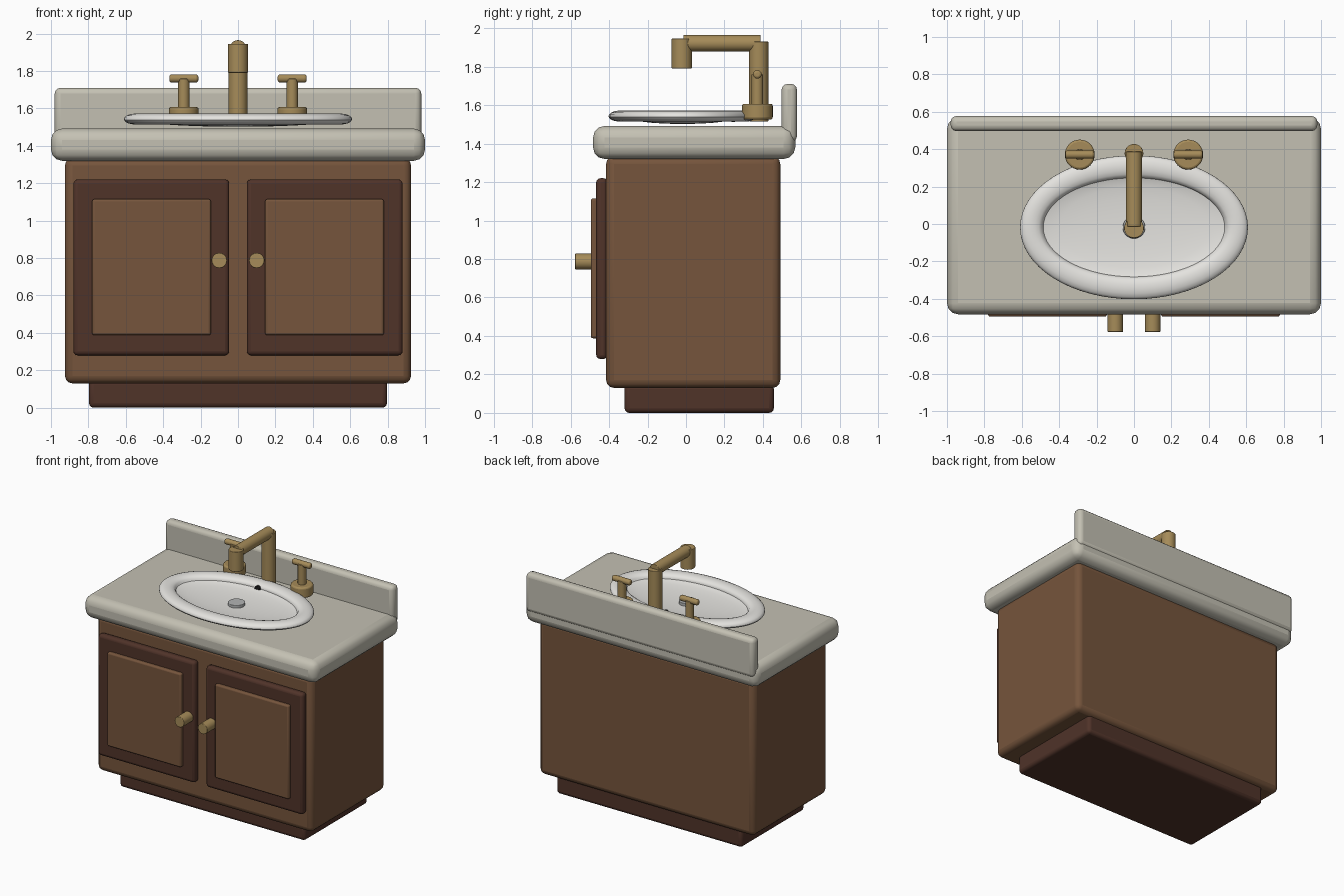
import bpy, bmesh, math

if "Cube" in bpy.data.objects:
    bpy.data.objects.remove(bpy.data.objects["Cube"])


def material(name, r, g, b):
    m = bpy.data.materials.new(name)
    m.diffuse_color = (r, g, b, 1)
    m.use_nodes = True
    m.node_tree.nodes["Principled BSDF"].inputs["Base Color"].default_value = m.diffuse_color
    return m


WOOD = material("wood", 0.18, 0.09, 0.045)
DARK = material("dark_wood", 0.08, 0.033, 0.022)
STONE = material("stone", 0.55, 0.53, 0.45)
BRASS = material("brass", 0.38, 0.26, 0.10)
WHITE = material("porcelain", 0.78, 0.77, 0.74)
STEEL = material("steel", 0.45, 0.46, 0.46)
BLACK = material("black", 0.01, 0.01, 0.01)


def finish(ob, name, mat):
    ob.name = name
    ob.data.materials.append(mat)
    bpy.context.view_layer.objects.active = ob
    ob.select_set(True)
    bpy.ops.object.shade_smooth_by_angle(angle=math.radians(40))
    ob.select_set(False)
    return ob


def box(name, x, y, z, bevel, mat):
    """Rounded box from (min, max) ranges."""
    bpy.ops.mesh.primitive_cube_add(size=1, location=[sum(r) / 2 for r in (x, y, z)])
    ob = bpy.context.object
    ob.scale = [r[1] - r[0] for r in (x, y, z)]
    bpy.ops.object.transform_apply(location=False, rotation=False, scale=True)
    mod = ob.modifiers.new("round", "BEVEL")
    mod.width, mod.segments = bevel, 3
    return finish(ob, name, mat)


def rod(name, centre, radius, length, axis, mat, bevel=0.004):
    """Cylinder along x, y or z with softened rims."""
    turn = {"x": (0, math.pi / 2, 0), "y": (math.pi / 2, 0, 0), "z": (0, 0, 0)}[axis]
    bpy.ops.mesh.primitive_cylinder_add(vertices=32, radius=radius, depth=length,
                                        location=centre, rotation=turn)
    ob = bpy.context.object
    mod = ob.modifiers.new("round", "BEVEL")
    mod.width, mod.segments, mod.limit_method = bevel, 3, "ANGLE"
    return finish(ob, name, mat)


# Cabinet, plinth, counter and backsplash
box("plinth", (-0.797, 0.797), (-0.32, 0.457), (0, 0.15), 0.025, DARK)
box("cabinet", (-0.925, 0.925), (-0.415, 0.49), (0.13, 1.335), 0.04, WOOD)
box("counter", (-1, 1), (-0.483, 0.568), (1.32, 1.492), 0.06, STONE)
box("backsplash", (-0.98, 0.98), (0.497, 0.577), (1.41, 1.71), 0.03, STONE)

# Doors with raised panels and knobs, mirrored left and right
for side, s in (("left", -1), ("right", 1)):
    box(side + "_door", sorted((s * 0.047, s * 0.88)), (-0.467, -0.408), (0.28, 1.22), 0.022, DARK)
    box(side + "_door_panel", sorted((s * 0.145, s * 0.78)), (-0.495, -0.455), (0.388, 1.115), 0.012, WOOD)
    rod(side + "_knob", (s * 0.1, -0.52, 0.787), 0.041, 0.115, "y", BRASS)

# Basin: shallow dish with a rolled oval rim, lofted from oval rings
CY, A, B = -0.018, 0.55, 0.325
rings = []
for i in range(15):                       # rim, from inner edge over the top to underneath
    t = math.radians(180 - i * 330 / 14)
    rings.append((A + 0.06 * math.cos(t), B + 0.06 * math.sin(math.pi / 2 - t), 1.543 + 0.029 * math.sin(t)))
inner = [(0.495 * k, 0.27 * k, 1.543 - 0.032 * math.sqrt(1 - k * k)) for k in (0.12, 0.35, 0.6, 0.8, 0.92, 0.98)]
outer = [(x, y, z - 0.009) for x, y, z in reversed(inner)]
bm = bmesh.new()
N = 64
loops = [[bm.verts.new((rx * math.cos(2 * math.pi * j / N), CY + ry * math.sin(2 * math.pi * j / N), z))
          for j in range(N)] for rx, ry, z in inner + rings + outer]
for p, q in zip(loops, loops[1:]):
    for j in range(N):
        bm.faces.new((p[j], p[(j + 1) % N], q[(j + 1) % N], q[j]))
bm.faces.new(loops[0])
bm.faces.new(loops[-1])
bmesh.ops.recalc_face_normals(bm, faces=bm.faces)
mesh = bpy.data.meshes.new("basin")
bm.to_mesh(mesh)
bm.free()
basin = bpy.data.objects.new("basin", mesh)
bpy.context.collection.objects.link(basin)
finish(basin, "basin", WHITE)

# Drain and overflow hole
rod("drain", (0, CY, 1.52), 0.06, 0.026, "z", STEEL)
rod("overflow_hole", (0, 0.245, 1.535), 0.024, 0.02, "y", BLACK)

# Faucet: riser, arm and nozzle
rod("faucet_riser", (0, 0.378, 1.7225), 0.05, 0.415, "z", BRASS)
rod("faucet_arm", (0, 0.187, 1.922), 0.043, 0.4, "y", BRASS)
rod("faucet_nozzle", (0, -0.022, 1.868), 0.053, 0.155, "z", BRASS)

# Tap handles
for side, s in (("left", -1), ("right", 1)):
    x, y = s * 0.29, 0.371
    rod(side + "_tap_base", (x, y, 1.566), 0.08, 0.082, "z", BRASS, 0.012)
    rod(side + "_tap_stem", (x, y, 1.675), 0.03, 0.17, "z", BRASS)
    rod(side + "_tap_handle", (x, y, 1.76), 0.022, 0.155, "x", BRASS, 0.012)
